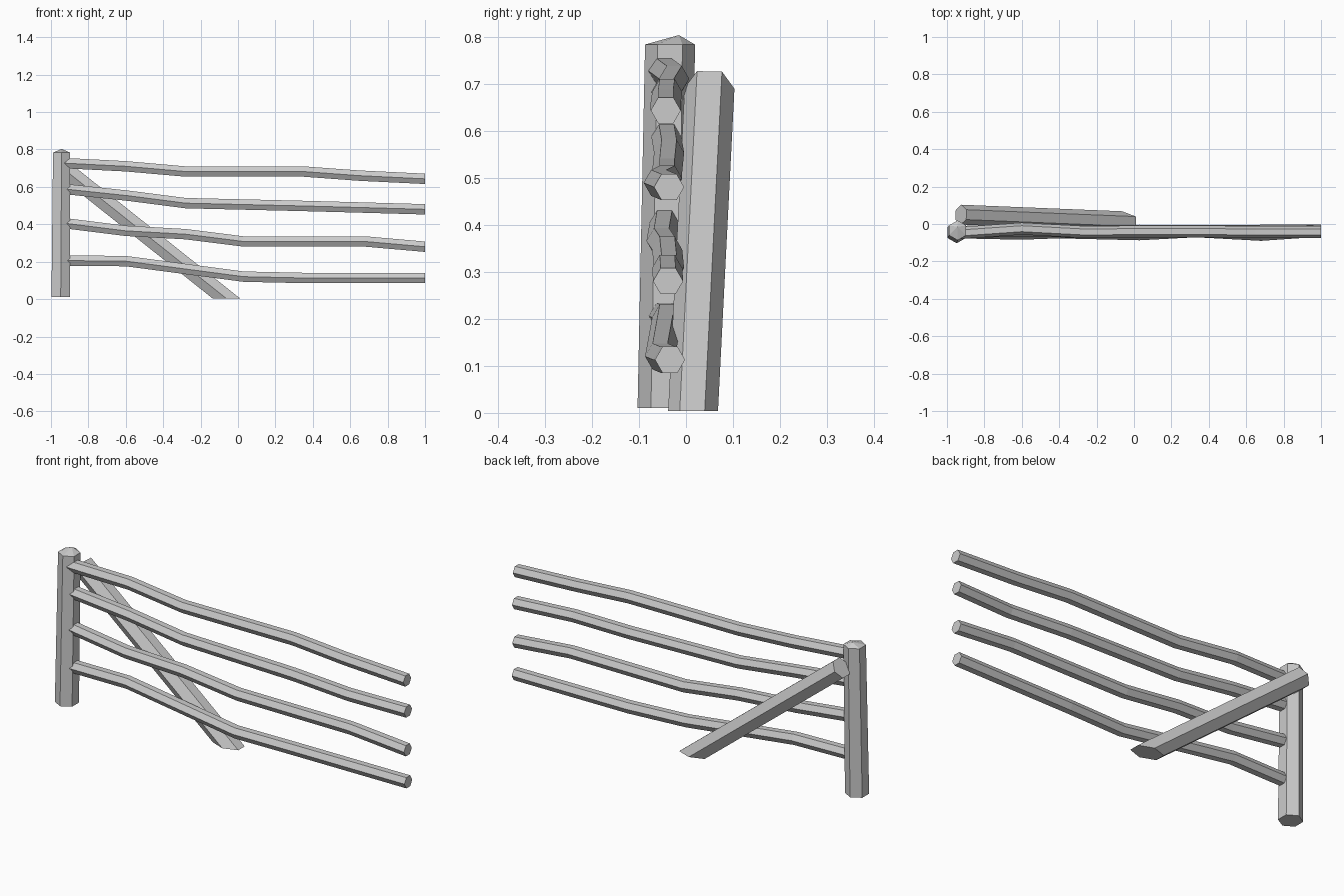
import bpy, bmesh
from math import cos, sin, pi
from mathutils import Vector

if "Cube" in bpy.data.objects:
    bpy.data.objects.remove(bpy.data.objects["Cube"])


def ring(center, u, v, radius, sides=6):
    """Polygon of points around center; the first corner lies along u."""
    return [Vector(center) + radius * (cos(2 * pi * i / sides) * Vector(u)
            + sin(2 * pi * i / sides) * Vector(v)) for i in range(sides)]


def loft(name, rings, tip=None):
    """Skin a series of rings; cap flat, or close the last ring on a tip point."""
    bm = bmesh.new()
    loops = [[bm.verts.new(p) for p in r] for r in rings]
    n = len(loops[0])
    for a, b in zip(loops, loops[1:]):
        for i in range(n):
            j = (i + 1) % n
            bm.faces.new((a[i], a[j], b[j], b[i]))
    bm.faces.new(loops[0][::-1])
    if tip:
        t = bm.verts.new(tip)
        for i in range(n):
            bm.faces.new((loops[-1][i], loops[-1][(i + 1) % n], t))
    else:
        bm.faces.new(loops[-1])
    bmesh.ops.recalc_face_normals(bm, faces=bm.faces)
    mesh = bpy.data.meshes.new(name)
    bm.to_mesh(mesh)
    bm.free()
    obj = bpy.data.objects.new(name, mesh)
    bpy.context.collection.objects.link(obj)
    return obj


X, Y, Z = Vector((1, 0, 0)), Vector((0, 1, 0)), Vector((0, 0, 1))

# Upright post: slightly leaning hexagon with a low pointed top
loft("post", [ring((-0.948, -0.046, 0.01), Y, X, 0.057),
              ring((-0.943, -0.034, 0.783), Y, X, 0.053)],
     tip=(-0.943, -0.015, 0.803))

# Diagonal brace behind the rails, square cut at the top and cut level at the ground
top, foot = Vector((-0.925, 0.05, 0.69)), Vector((-0.063, 0.015, 0.004))
axis = (foot - top).normalized()
side = (Y - axis * axis.y).normalized()
up = axis.cross(side)
upper = ring(top, side, up, 0.053)
lower = [p + axis * ((0.004 - p.z) / axis.z) for p in upper]
loft("brace", [upper, lower])

# Crooked rails: path points (x, y, z)
rails = {
    "rail_bottom": [(-0.93, -0.047, 0.206), (-0.6, -0.04, 0.203), (0.03, -0.055, 0.12),
                    (0.35, -0.038, 0.113), (1, -0.034, 0.113)],
    "rail_lower": [(-0.93, -0.045, 0.406), (-0.6, -0.052, 0.365), (-0.28, -0.04, 0.347),
                   (0.03, -0.036, 0.308), (0.68, -0.04, 0.308), (1, -0.038, 0.28)],
    "rail_upper": [(-0.93, -0.042, 0.589), (-0.59, -0.036, 0.553), (-0.28, -0.04, 0.513),
                   (0.35, -0.04, 0.498), (0.68, -0.058, 0.489), (1, -0.036, 0.48)],
    "rail_top": [(-0.93, -0.048, 0.727), (-0.6, -0.025, 0.71), (-0.28, -0.042, 0.682),
                 (0.35, -0.04, 0.682), (0.65, -0.043, 0.66), (1, -0.043, 0.643)],
}
for name, path in rails.items():
    loft(name, [ring(p, Y, Z, 0.032) for p in path])
